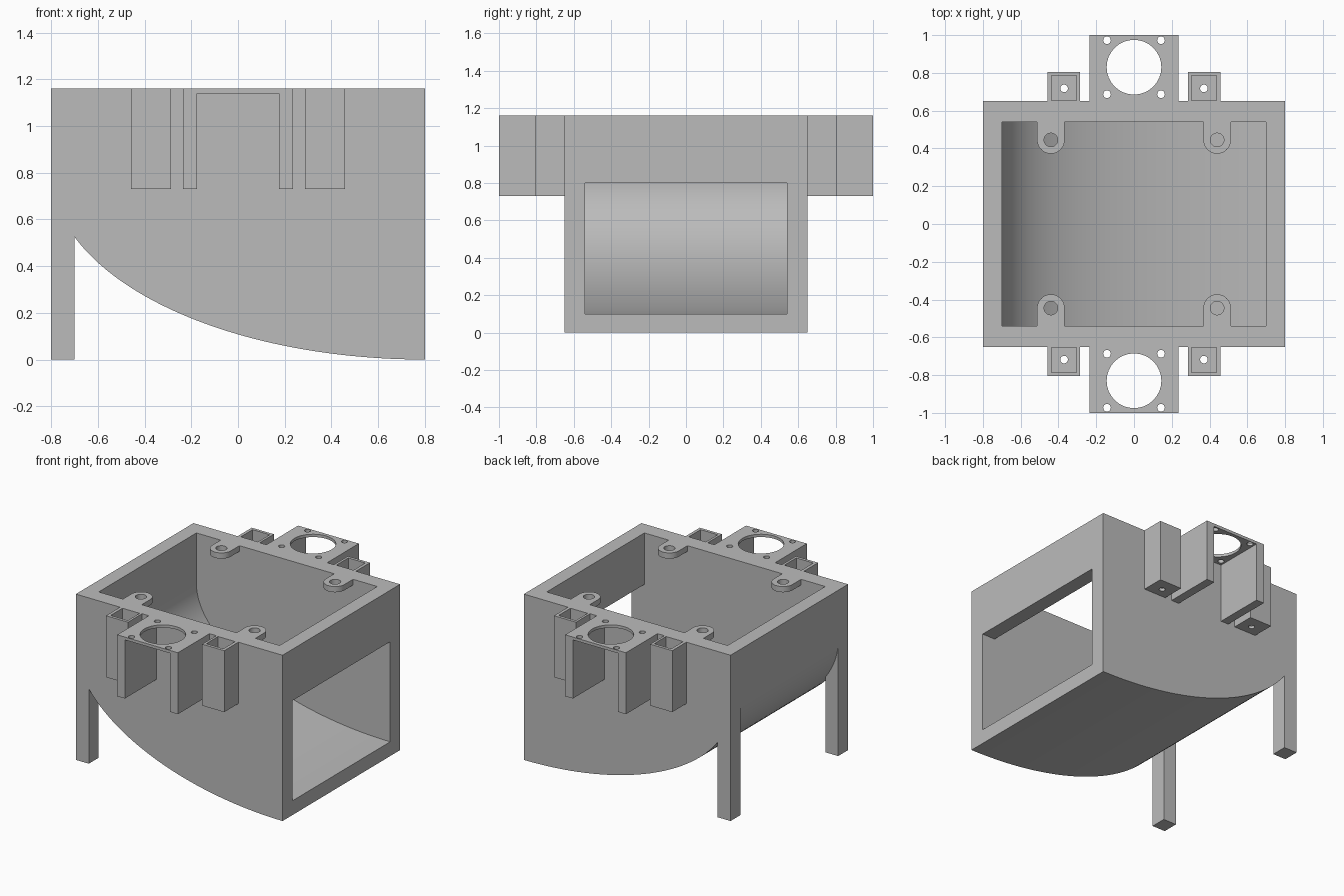
import bpy, bmesh
from math import sin, cos, pi, radians

cube = bpy.data.objects.get("Cube")
if cube:
    bpy.data.objects.remove(cube, do_unlink=True)

grey = bpy.data.materials.new("plain grey")
grey.use_nodes = True
COLOUR = (0.5, 0.5, 0.5, 1)
grey.diffuse_color = COLOUR
grey.node_tree.nodes["Principled BSDF"].inputs["Base Color"].default_value = COLOUR

TOP, MID = 1.16, 0.805     # rim height, height where the curved belly starts
HX, HY, INY = 0.8, 0.65, 0.54
MOUNT_Z = 0.73             # underside of the side mounts


def prism(name, pts, axis, lo, hi):
    """Extrude a closed profile along y (points are x, z) or z (points are x, y)."""
    bm = bmesh.new()
    place = (lambda p: (p[0], lo, p[1])) if axis == "y" else (lambda p: (p[0], p[1], lo))
    face = bm.faces.new([bm.verts.new(place(p)) for p in pts])
    new = bmesh.ops.extrude_face_region(bm, geom=[face])["geom"]
    step = (0, hi - lo, 0) if axis == "y" else (0, 0, hi - lo)
    bmesh.ops.translate(bm, vec=step, verts=[g for g in new if isinstance(g, bmesh.types.BMVert)])
    bmesh.ops.recalc_face_normals(bm, faces=bm.faces[:])
    mesh = bpy.data.meshes.new(name)
    bm.to_mesh(mesh)
    bm.free()
    mesh.materials.append(grey)
    ob = bpy.data.objects.new(name, mesh)
    bpy.context.collection.objects.link(ob)
    return ob


def rect(x0, x1, y0, y1):
    return [(x0, y0), (x1, y0), (x1, y1), (x0, y1)]


def arc(cx, cy, rx, ry, a0, a1, n):
    return [(cx + rx * cos(a0 + (a1 - a0) * i / n), cy + ry * sin(a0 + (a1 - a0) * i / n))
            for i in range(n + 1)]


def circle(cx, cy, r, n=32):
    return arc(cx, cy, r, r, 0, 2 * pi, n)[:-1]


def cut(ob, cutter):
    """Subtract a helper solid and discard it."""
    cutter.hide_render = True
    mod = ob.modifiers.new("cut", "BOOLEAN")
    mod.operation, mod.solver, mod.object = "DIFFERENCE", "EXACT", cutter
    select(ob)
    bpy.ops.object.modifier_apply(modifier=mod.name)
    bpy.data.objects.remove(cutter, do_unlink=True)


def drill(ob, x, y, r, z0, z1):
    cut(ob, prism("drill", circle(x, y, r), "z", z0, z1))


def select(ob):
    bpy.ops.object.select_all(action="DESELECT")
    ob.select_set(True)
    bpy.context.view_layer.objects.active = ob


def finish(ob):
    select(ob)
    bpy.ops.object.shade_smooth_by_angle(angle=radians(30))


# Main shell: elliptical belly, hollowed out with an open top and a side window
outer = arc(HX, MID, 2 * HX, MID, pi, 1.5 * pi, 48)
shell = prism("shell", outer + [(HX, TOP), (-HX, TOP)], "y", -HY, HY)
inner = arc(HX, MID, 1.5, 0.705, pi, 1.5 * pi, 48)
cavity = inner + [(0.9, 0.1), (0.9, 0.8), (0.7, 0.8), (0.7, 1.3), (-0.7, 1.3)]
cut(shell, prism("cavity", cavity, "y", -INY, INY))
finish(shell)

for s, end in ((-1, "front"), (1, "back")):
    def span(a, b):
        return sorted((s * a, s * b))

    # Leg, its top following the belly curve
    belly = [p for p in outer if p[0] < -0.705]
    knee = MID * (1 - (1 - (1.5 / 1.6) ** 2) ** 0.5)
    finish(prism(end + "_leg", belly + [(-0.7, knee), (-0.7, 0), (-HX, 0)], "y", *span(INY, HY)))

    # Fan bracket: two cheeks and a thin drilled top plate
    u = [(-0.235, MOUNT_Z), (-0.175, MOUNT_Z), (-0.175, 1.14)]
    u += [(-x, z) for x, z in reversed(u)]
    bracket = prism(end + "_fan_bracket", u + [(0.235, TOP), (-0.235, TOP)], "y", *span(HY, 1.0))
    drill(bracket, 0, s * 0.83, 0.145, 1.1, 1.2)
    for x in (-0.143, 0.143):
        for y in (0.687, 0.973):
            drill(bracket, x, s * y, 0.02, 1.1, 1.2)
    finish(bracket)

    for m, side in ((-1, "right"), (1, "left")):
        # Hollow post socket with a drilled floor
        xs = sorted((m * 0.287, m * 0.458))
        socket = prism(f"{end}_{side}_socket", rect(*xs, *span(HY, 0.806)), "z", MOUNT_Z, TOP)
        xs = sorted((m * 0.304, m * 0.436))
        cut(socket, prism("pocket", rect(*xs, *span(0.654, 0.785)), "z", MOUNT_Z + 0.02, 1.3))
        drill(socket, m * 0.37, s * 0.718, 0.02, 0.6, 0.9)
        finish(socket)

        # Rounded screw tab inside the rim
        tip = arc(m * 0.44, s * 0.445, 0.073, -s * 0.073, 0, pi, 20)
        tab_pts = tip + [(m * 0.44 - 0.073, s * INY), (m * 0.44 + 0.073, s * INY)]
        tab = prism(f"{end}_{side}_screw_tab", tab_pts, "z", TOP - 0.04, TOP)
        drill(tab, m * 0.44, s * 0.445, 0.036, 1.0, 1.3)
        finish(tab)
